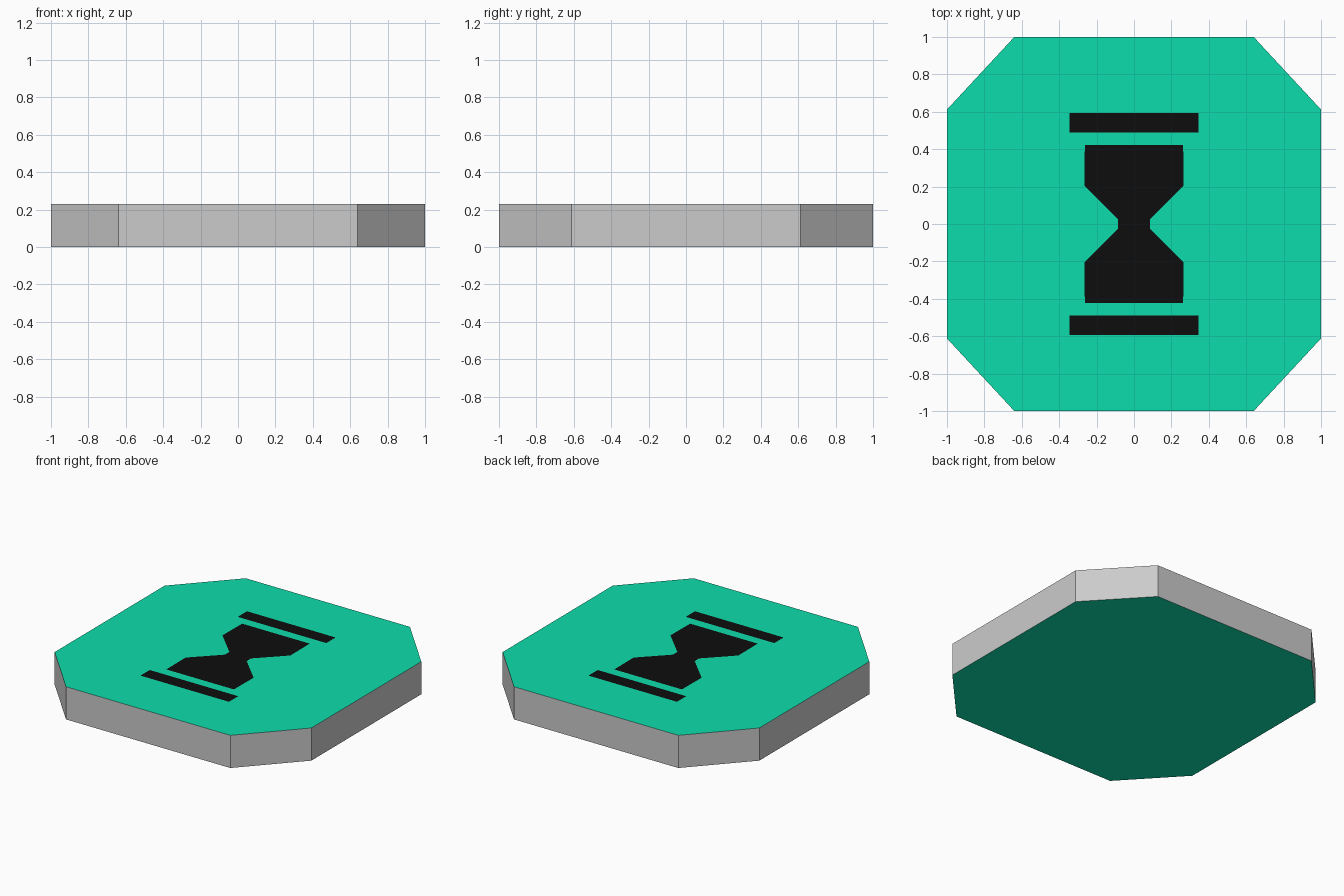
import bpy

if "Cube" in bpy.data.objects:
    bpy.data.objects.remove(bpy.data.objects["Cube"])

H = 0.23      # slab thickness
LIFT = 0.002  # symbol sits just above the top face


def mat(name, rgb):
    m = bpy.data.materials.new(name)
    m.diffuse_color = (*rgb, 1)
    m.use_nodes = True
    m.node_tree.nodes["Principled BSDF"].inputs["Base Color"].default_value = m.diffuse_color
    return m


def build(name, verts, faces, material=None):
    me = bpy.data.meshes.new(name)
    me.from_pydata(verts, [], faces)
    me.update()
    ob = bpy.data.objects.new(name, me)
    bpy.context.collection.objects.link(ob)
    if material:
        me.materials.append(material)
    return ob


def flat(name, outline, z, material, down=False):
    order = list(range(len(outline)))
    if down:
        order.reverse()
    return build(name, [(x, y, z) for x, y in outline], [order], material)


def four_way(quarter):
    """Mirror a quarter outline (running counter-clockwise) into a full loop."""
    half = quarter + [(-x, y) for x, y in reversed(quarter)]
    return half + [(x, -y) for x, y in reversed(half)]


green = mat("green", (0.004, 0.72, 0.415))
black = mat("black", (0.004, 0.004, 0.004))

# Octagonal slab: grey rim with green caps
octagon = four_way([(1, 0.612), (0.64, 1)])
n = len(octagon)
ring = [(x, y, z) for z in (0, H) for x, y in octagon]
build("rim", ring, [(i, (i + 1) % n, (i + 1) % n + n, i + n) for i in range(n)])
flat("top_face", octagon, H, green)
flat("bottom_face", octagon, 0, green, down=True)

# Hourglass symbol on the top
flat("hourglass", four_way([(0.085, 0.025), (0.265, 0.205), (0.263, 0.422)]),
     H + LIFT, black)
for side, name in ((1, "upper_bar"), (-1, "lower_bar")):
    y0, y1 = sorted((side * 0.49, side * 0.593))
    flat(name, [(-0.345, y0), (0.345, y0), (0.345, y1), (-0.345, y1)],
         H + LIFT, black)
